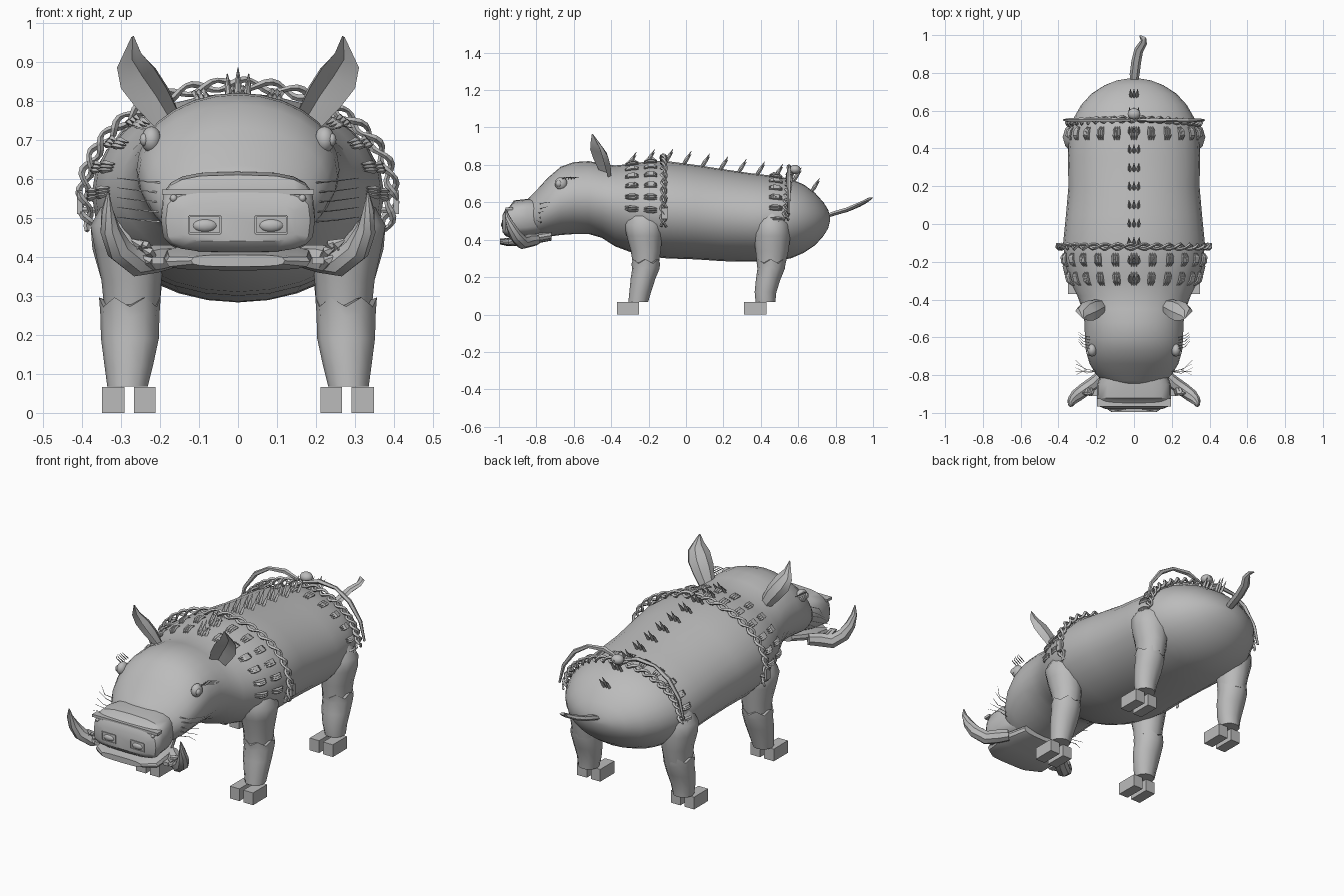
import bpy, math
from mathutils import Vector as V

if "Cube" in bpy.data.objects:
    bpy.data.objects.remove(bpy.data.objects["Cube"])

hide = bpy.data.materials.new("grey hide")
hide.diffuse_color = (0.5, 0.5, 0.5, 1)
hide.use_nodes = True
hide.node_tree.nodes["Principled BSDF"].inputs["Base Color"].default_value = hide.diffuse_color


def make(name, verts, faces, smooth=None):
    me = bpy.data.meshes.new(name)
    me.from_pydata([tuple(v) for v in verts], [], faces)
    me.materials.append(hide)
    ob = bpy.data.objects.new(name, me)
    bpy.context.collection.objects.link(ob)
    bpy.ops.object.select_all(action='DESELECT')
    ob.select_set(True)
    bpy.context.view_layer.objects.active = ob
    bpy.ops.object.mode_set(mode='EDIT')
    bpy.ops.mesh.select_all(action='SELECT')
    bpy.ops.mesh.normals_make_consistent(inside=False)
    bpy.ops.object.mode_set(mode='OBJECT')
    if smooth:
        bpy.ops.object.shade_smooth_by_angle(angle=math.radians(smooth))
    return ob


def skin(rings, geo=None):
    """Join equal rings of points into a capped tube, appended to geo."""
    verts, faces = geo if geo else ([], [])
    o, n = len(verts), len(rings[0])
    for r in rings:
        verts.extend(r)
    for i in range(len(rings) - 1):
        for j in range(n):
            k = (j + 1) % n
            faces.append((o + i*n + j, o + i*n + k, o + (i+1)*n + k, o + (i+1)*n + j))
    faces.append(tuple(o + j for j in range(n)))
    faces.append(tuple(o + (len(rings)-1)*n + j for j in range(n)))
    return verts, faces


def sweep(pts, radii, sides=6, flat=1.0, up=(0, 0, 1), geo=None):
    """Tube along points; flat squashes it along the up direction."""
    pts = [V(p) for p in pts]
    rings = []
    for i, p in enumerate(pts):
        t = (pts[min(i+1, len(pts)-1)] - pts[max(i-1, 0)]).normalized()
        s = t.cross(V(up))
        s = s.normalized() if s.length > 1e-3 else V((1, 0, 0))
        u = s.cross(t)
        rings.append([p + radii[i]*(s*math.cos(a) + u*math.sin(a)*flat)
                      for a in (2*math.pi*j/sides for j in range(sides))])
    return skin(rings, geo)


def oval(y, top, bot, w, n=28, e=1.0):
    out = []
    for j in range(n):
        c, s = math.cos(2*math.pi*j/n), math.sin(2*math.pi*j/n)
        out.append(V((w*math.copysign(abs(c)**e, c), y,
                      (top+bot)/2 + (top-bot)/2*math.copysign(abs(s)**e, s))))
    return out


def box(c, s, geo=None):
    x, y, z = (k/2 for k in s)
    return skin([[V(c) + V((a*x, b*y, d*z)) for a, b in ((-1, -1), (1, -1), (1, 1), (-1, 1))]
                 for d in (-1, 1)], geo)


def ball(c, r, geo=None, n=10):
    rings = []
    for i in range(n + 1):
        t = math.pi*min(max(i/n, 0.01), 0.99)
        rings.append([V(c) + V((r[0]*math.sin(t)*math.cos(a), r[1]*math.sin(t)*math.sin(a), r[2]*math.cos(t)))
                      for a in (2*math.pi*j/12 for j in range(12))])
    return skin(rings, geo)


# Body and head: y, top, bottom, half width
SHAPE = [(-.86, .60, .43, .12), (-.83, .635, .41, .17), (-.79, .675, .41, .205), (-.74, .73, .415, .235),
         (-.67, .79, .425, .255), (-.60, .815, .43, .26), (-.52, .82, .43, .262), (-.45, .808, .41, .275),
         (-.38, .797, .365, .30), (-.30, .805, .335, .34), (-.2, .82, .31, .367), (-.1, .82, .30, .375),
         (.05, .80, .295, .36), (.2, .777, .285, .347), (.35, .755, .283, .35), (.48, .74, .287, .342),
         (.56, .725, .30, .32), (.63, .695, .33, .28), (.69, .65, .37, .225), (.735, .60, .42, .155),
         (.76, .56, .46, .09), (.77, .52, .50, .03)]
make("body", *skin([oval(*r) for r in SHAPE]), smooth=50)


def on_body(y, ang, lift=0.0):
    """Point on the hide; ang is measured from straight up towards +x."""
    for a, b in zip(SHAPE, SHAPE[1:]):
        if a[0] <= y <= b[0]:
            f = (y - a[0])/(b[0] - a[0])
            t, bo, w = (a[i] + f*(b[i] - a[i]) for i in (1, 2, 3))
    return V(((w + lift)*math.sin(ang), y, (t+bo)/2 + ((t-bo)/2 + lift)*math.cos(ang)))


# Snout, lip ridge and lower jaw
make("snout", *skin([oval(-.78, .62, .42, .17, 20, .7), oval(-.85, .618, .415, .195, 20, .6),
                     oval(-.92, .61, .41, .197, 20, .6), oval(-.945, .575, .412, .197, 20, .55),
                     oval(-.965, .565, .42, .185, 20, .5), oval(-.98, .535, .44, .15, 20, .4)]), smooth=35)
make("snout_ridge", *box((0, -.945, .566), (.39, .04, .014)))
make("lower_jaw", *skin([oval(-.72, .45, .395, .13, 16, .7), oval(-.85, .43, .37, .19, 16, .6),
                         oval(-.95, .41, .365, .185, 16, .6), oval(-.995, .405, .375, .12, 16, .6)]), smooth=35)
nose = ([], [])
for s in (-1, 1):
    for dx, dz, w, h in ((0, .022, .08, .005), (0, -.022, .08, .005), (.04, 0, .005, .045), (-.04, 0, .005, .045)):
        box((s*.085 + dx, -.978, .482 + dz), (w, .012, h), nose)
    ball((s*.085, -.975, .48), (.033, .014, .017), nose)
    ball((s*.165, -.96, .55), (.01, .012, .01), nose)
make("nostrils", *nose, smooth=40)

for s, side in ((-1, "left"), (1, "right")):
    # Tusks with a collar at the root
    g = sweep([(s*.17, -.80, .40), (s*.21, -.84, .395), (s*.26, -.875, .385), (s*.305, -.91, .42),
               (s*.328, -.935, .47), (s*.335, -.955, .52), (s*.333, -.965, .565)],
              [.03, .036, .036, .034, .026, .015, .003], 8)
    for k in range(5):
        a = math.pi*(.15 + .25*k)
        x, z = s*(.235 + .02*math.cos(a)), .395 + .03*math.sin(a)
        sweep([(x, -.87, z - .01), (x + s*.012, -.90, z + .01), (x + s*.03, -.895, z + .02)],
              [.01, .013, .004], 5, geo=g)
    box((s*.205, -.89, .39), (.03, .04, .018), g)
    make(side + "_tusk", *g, smooth=40)

    # Cupped ears: open shell rings along the ear, narrowing to a tip
    rings = []
    for c, w, d in (((.18, -.43, .755), .045, .03), ((.215, -.445, .81), .058, .045), ((.25, -.46, .86), .062, .045),
                    ((.275, -.475, .905), .045, .025), ((.27, -.50, .965), .004, .003)):
        c = V((s*c[0], c[1], c[2]))
        wide, deep = V((s*.68, .55, -.42)), V((s*.35, -.8, -.1))
        rings.append([c + wide*w*a + deep*d*b for a, b in
                      ((-1, .5), (-.75, -.5), (0, -1), (.75, -.5), (1, .5), (.5, .1), (0, -.35), (-.5, .1))])
    make(side + "_ear", *skin(rings), smooth=35)

    # Eyes with lashes
    g = ball((s*.222, -.668, .70), (.026, .034, .034))
    ball((s*.24, -.68, .70), (.012, .017, .017), g)
    make(side + "_eye", *g, smooth=60)
    g = ([], [])
    for k in range(5):
        sweep([(s*.235, -.66 + .015*k, .725), (s*.27, -.65 + .015*k, .735), (s*.295, -.62 + .012*k, .73)],
              [.003, .002, .0008], 3, geo=g)
    # Whiskers
    for k in range(5):
        z = .49 + .025*k
        sweep([(s*.2, -.78, z), (s*.25, -.77 - .01*(k % 3), z + .004), (s*.31, -.80 + .02*k, z + .012)],
              [.0025, .0018, .0008], 3, geo=g)
    make(side + "_lashes_and_whiskers", *g)

    # Legs: each ring is x, y, z, half width, half depth
    fore = [(.265, -.23, .53, .085, .085), (.278, -.225, .48, .10, .105), (.277, -.222, .42, .09, .095),
            (.273, -.215, .34, .077, .08), (.272, -.215, .26, .07, .068)]
    hind = [(.24, .46, .54, .10, .08), (.27, .46, .48, .108, .095), (.275, .46, .42, .098, .098),
            (.272, .46, .34, .078, .088), (.272, .455, .26, .07, .075)]
    for name, leg, yt, yb in (("front", fore, -.215, -.255), ("hind", hind, .455, .425)):
        def ring(x, y, z, w, d, jag=0.0):
            return [V((s*x + w*math.cos(a), y + d*math.sin(a), z + jag*(-1)**j))
                    for j, a in enumerate(2*math.pi*k/12 for k in range(12))]
        make(f"{side}_{name}_upper_leg", *skin([ring(*r) for r in leg]), smooth=45)
        make(f"{side}_{name}_lower_leg", *skin([
            ring(.275, yt, .285, .06, .06), ring(.277, yt, .284, .079, .077, .012),
            ring(.277, yt, .25, .076, .073, .006), ring(.277, yt - .015, .19, .074, .066),
            ring(.28, yt - .03, .12, .062, .058), ring(.283, yb, .068, .052, .053)]), smooth=45)
        g = ([], [])
        for x, w in ((.239, .056), (.32, .058)):
            box((s*x, yb - .055, .033), (w, .12, .066), g)
        make(f"{side}_{name}_hooves", *g)

# Tail: a flattened tapering ribbon with a kinked tip
make("tail", *sweep([(0, .75, .525), (.003, .79, .54), (.012, .86, .56), (.025, .92, .585), (.05, .96, .605),
                     (.05, .98, .618), (.03, .998, .625)], [.02, .026, .026, .024, .02, .016, .003], 6, .5), smooth=40)

# Mane: tufts of three bristles leaning backwards
g = ([], [])
for k in range(11):
    y = -.31 + .098*k
    for dx in (-.025, 0, .025):
        b = on_body(y, dx*2.5, -.01)
        h = .065 if dx == 0 else .05
        sweep([b, b + V((dx*.1, .018, h*.5)), b + V((dx*.2, .045, h + .01))], [.008, .009, .001], 4, geo=g)
make("mane", *g)

# Beads: little bundles of leaf shapes lying along the hide
g = ([], [])
for y, count in ((-.29, 6), (-.19, 6), (.48, 6)):
    for k in range(-count, count + 1):
        for d in (-1, 0, 1):
            a = k*.265 + d*.035
            sweep([on_body(y + t, a, l) for t, l in ((-.035, .002), (-.012, .012), (.015, .012), (.035, .003))],
                  [.002, .008, .008, .002], 4, geo=g)
make("beads", *g)


# Harness ropes: two strands twisted round an arch over the back
def rope(name, y, arch, sag):
    g, n = ([], []), 90
    for ph in (0, math.pi):
        pts, rad = [], []
        for i in range(n + 1):
            a = -arch + 2*arch*i/n
            t = i*.75 + ph
            pts.append(on_body(y, a, .022 + .013*math.cos(t)) +
                       V((0, .013*math.sin(t) - sag*math.cos(a*2), 0)))
            rad.append(.006 + .003*abs(math.sin(i*.6)))
        sweep(pts, rad, 4, 1, (0, 1, 0), g)
    make(name, *g)


rope("front_rope", -.12, 1.9, 0)
rope("hind_rope", .545, 1.6, -.01)
g = box((-.405, -.115, .54), (.014, .03, .06))
box((.405, -.115, .54), (.014, .03, .06), g)
for s in (-1, 1):
    sweep([(s*.355, -.115, .52), (s*.41, -.115, .52)], [.008, .008], 6, geo=g)
make("rope_clasps", *g)
make("rope_bead", *ball((0, .583, .775), (.034, .03, .025)), smooth=60)
g = ([], [])
for s in (-1, 1):
    # Draped side strands hanging clear of the flank
    sweep([(s*x, .55, z) for x, z in ((.02, .765), (.1, .79), (.2, .78), (.28, .73), (.345, .64), (.37, .54))],
          [.008, .013, .01, .013, .01, .006], 5, geo=g)
make("rope_drapes", *g)
